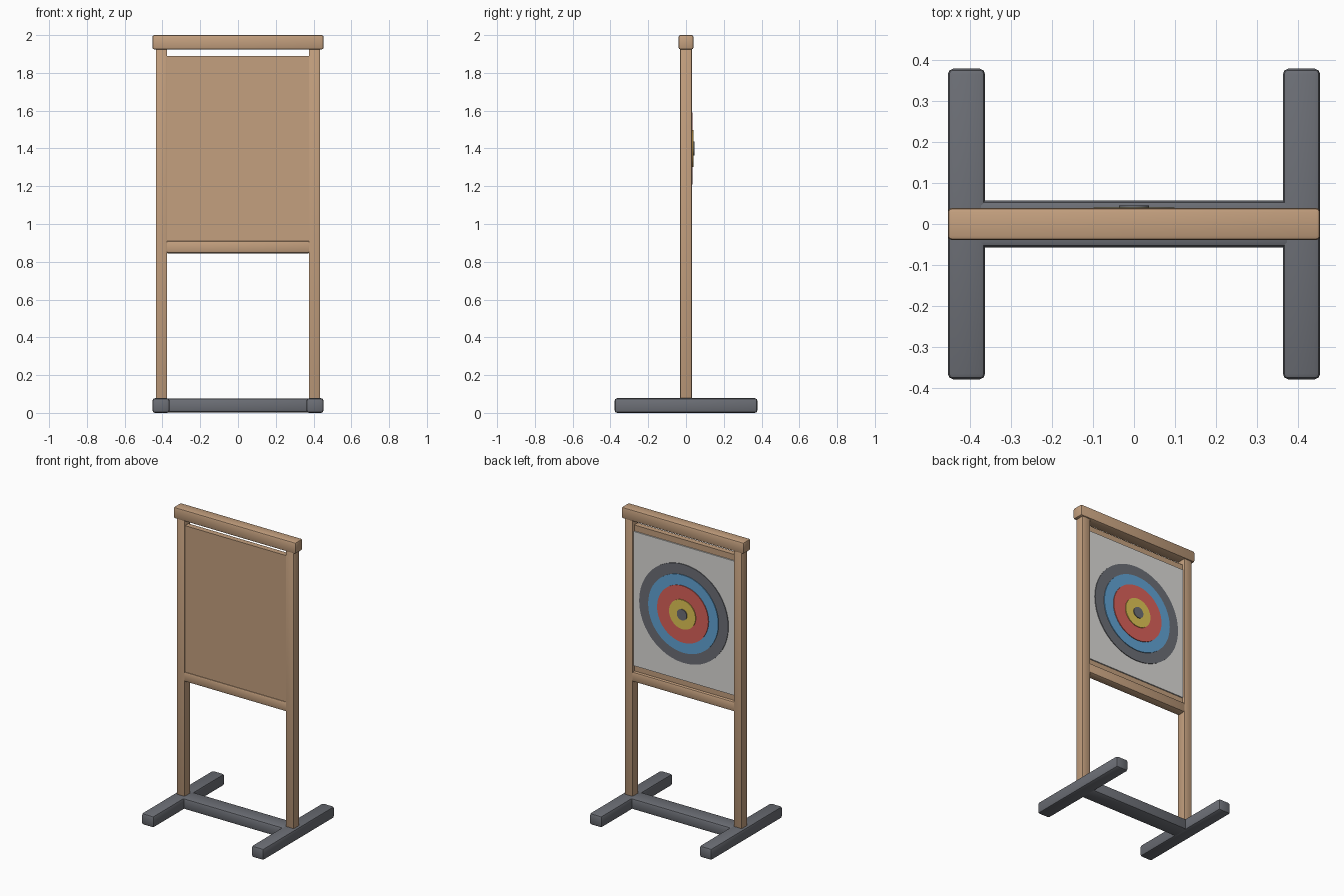
import bpy
import math

old = bpy.data.objects.get("Cube")
if old:
    bpy.data.objects.remove(old, do_unlink=True)


def material(name, rgb):
    m = bpy.data.materials.new(name)
    m.use_nodes = True
    m.diffuse_color = (*rgb, 1)
    m.node_tree.nodes["Principled BSDF"].inputs["Base Color"].default_value = (*rgb, 1)
    return m


wood = material("light wood", (0.55, 0.35, 0.21))
charcoal = material("charcoal", (0.15, 0.158, 0.18))
white = material("paper white", (0.71, 0.70, 0.68))
blue = material("blue", (0.12, 0.37, 0.66))
red = material("red", (0.70, 0.12, 0.10))
yellow = material("yellow", (0.74, 0.56, 0.09))


def finish(ob, name, mat, bevel=0, segments=2):
    """Name, colour and soften the active part."""
    ob.name = name
    ob.data.materials.append(mat)
    bpy.ops.object.transform_apply(location=False, rotation=True, scale=True)
    if bevel:
        mod = ob.modifiers.new("Bevel", 'BEVEL')
        mod.width = bevel
        mod.segments = segments
        bpy.ops.object.modifier_apply(modifier=mod.name)
    bpy.ops.object.shade_smooth_by_angle(angle=math.radians(30))
    return ob


def box(name, mat, x, y, z, bevel=0):
    """Box from its (low, high) range on each axis."""
    ranges = (x, y, z)
    bpy.ops.mesh.primitive_cube_add(size=1, location=[(a + b) / 2 for a, b in ranges])
    ob = bpy.context.object
    ob.scale = [b - a for a, b in ranges]
    return finish(ob, name, mat, bevel)


def disc(name, mat, radius, y0, y1, z):
    """Flat disc facing the back."""
    bpy.ops.mesh.primitive_cylinder_add(vertices=48, radius=radius, depth=y1 - y0,
                                        location=(0, (y0 + y1) / 2, z),
                                        rotation=(math.pi / 2, 0, 0))
    return finish(bpy.context.object, name, mat)


# Base: two long feet joined by a wide bar
for side, s in (("left", 1), ("right", -1)):
    foot_x = sorted((s * 0.362, s * 0.453))
    box(side + "_foot", charcoal, foot_x, (-0.378, 0.378), (0, 0.078), 0.014)
    post_x = sorted((s * 0.375, s * 0.435))
    box(side + "_post", wood, post_x, (-0.031, 0.031), (0.06, 1.94), 0.006)
box("base_crossbar", charcoal, (-0.385, 0.385), (-0.057, 0.057), (0.003, 0.077), 0.014)

# Frame rails
box("top_beam", wood, (-0.453, 0.453), (-0.039, 0.039), (1.924, 2.0), 0.01)
box("lower_rail", wood, (-0.385, 0.385), (-0.031, 0.031), (0.845, 0.912), 0.012)

# Board with the paper on its back
box("backing_board", wood, (-0.376, 0.376), (-0.025, 0.012), (0.905, 1.89))
box("target_paper", white, (-0.374, 0.374), (0.012, 0.02), (0.95, 1.85))

# Stepped target rings, largest first
rings = (("outer_ring", charcoal, 0.33), ("blue_ring", blue, 0.26),
         ("red_ring", red, 0.19), ("yellow_ring", yellow, 0.098),
         ("centre_spot", charcoal, 0.037))
for i, (name, mat, radius) in enumerate(rings):
    front = 0.02 + i * 0.005
    disc(name, mat, radius, front - 0.002, front + 0.005, 1.4)
